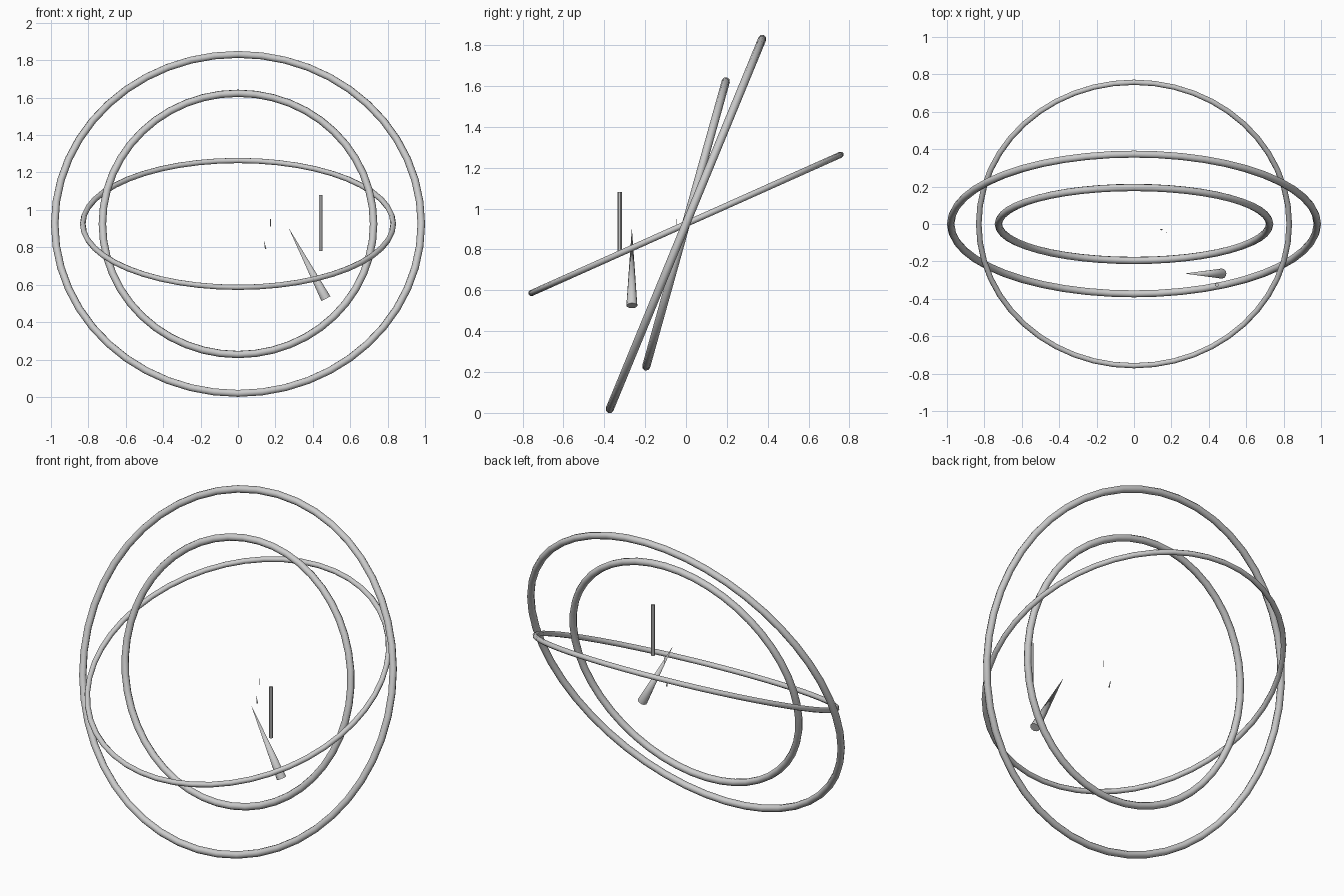
import bpy
import math
from mathutils import Vector

cube = bpy.data.objects.get("Cube")
if cube:
    bpy.data.objects.remove(cube, do_unlink=True)

# Single pale grey finish
grey = bpy.data.materials.new("pale_grey")
grey.use_nodes = True
colour = (0.6, 0.6, 0.6, 1.0)
grey.diffuse_color = colour
grey.node_tree.nodes["Principled BSDF"].inputs["Base Color"].default_value = colour

CENTRE = Vector((0, 0, 0.925))


def finish(name):
    obj = bpy.context.object
    obj.name = name
    obj.data.materials.append(grey)
    bpy.ops.object.shade_smooth_by_angle(angle=math.radians(50))
    return obj


def ring(name, radius, tube, tilt):
    bpy.ops.mesh.primitive_torus_add(
        major_radius=radius, minor_radius=tube, major_segments=48,
        minor_segments=8, location=CENTRE, rotation=(math.radians(tilt), 0, 0))
    return finish(name)


def spike(name, base, tip, base_radius, tip_radius, sides):
    base, tip = Vector(base), Vector(tip)
    axis = tip - base
    bpy.ops.mesh.primitive_cone_add(
        vertices=sides, radius1=base_radius, radius2=tip_radius,
        depth=axis.length, location=(base + tip) / 2,
        rotation=axis.to_track_quat('Z', 'Y').to_euler())
    return finish(name)


# Three nested tilted rings
ring("outer_ring", 0.98, 0.02, 67.6)
ring("middle_ring", 0.83, 0.015, 24.1)
ring("inner_ring", 0.725, 0.02, 74.4)

# Floating needle and rod
spike("needle", (0.47, -0.265, 0.525), (0.27, -0.265, 0.905), 0.027, 0, 12)
spike("rod", (0.443, -0.325, 0.78), (0.443, -0.325, 1.08), 0.011, 0.011, 6)

# Tiny slivers near the centre
spike("small_needle", (0.148, -0.03, 0.79), (0.138, -0.03, 0.84), 0.004, 0, 8)
spike("small_rod", (0.174, -0.045, 0.912), (0.174, -0.045, 0.95), 0.002, 0.002, 6)
